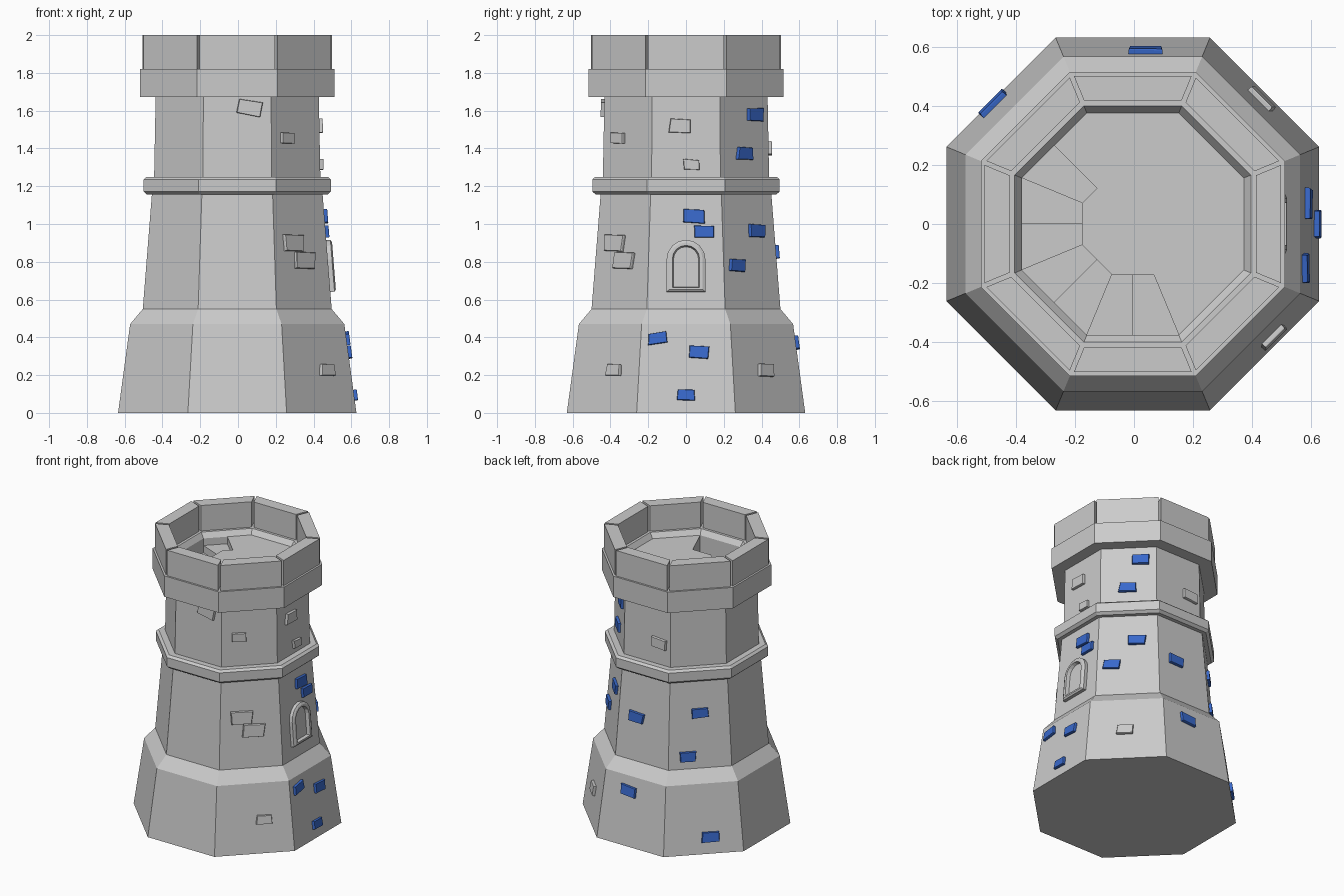
import bpy, bmesh, random
from math import cos, sin, tan, pi, radians
from mathutils import Vector, Matrix

if "Cube" in bpy.data.objects:
    bpy.data.objects.remove(bpy.data.objects["Cube"])

random.seed(4)
CX = -0.004          # tower axis offset
T = tan(pi / 8)
# outer wall profile: (apothem, z)
WALL = [(0.631, 0), (0.567, 0.47), (0.50, 0.55), (0.452, 1.156), (0.478, 1.156),
        (0.496, 1.172), (0.496, 1.236), (0.48, 1.25), (0.44, 1.25), (0.432, 1.672),
        (0.515, 1.672), (0.515, 1.82), (0.40, 1.82), (0.376, 1.785)]
FLOOR = 1.785
UP = Vector((0, 0, 1))

blue = bpy.data.materials.new("blue_stone")
blue.diffuse_color = (0.04, 0.14, 0.6, 1)
blue.use_nodes = True
blue.node_tree.nodes["Principled BSDF"].inputs["Base Color"].default_value = blue.diffuse_color


def finish(bm, name, mat=None, recalc=True):
    if recalc:
        bmesh.ops.recalc_face_normals(bm, faces=bm.faces[:])
    me = bpy.data.meshes.new(name)
    bm.to_mesh(me)
    bm.free()
    ob = bpy.data.objects.new(name, me)
    ob.location.x = CX
    bpy.context.collection.objects.link(ob)
    if mat:
        me.materials.append(mat)
    return ob


def loft(bm, rings, cap_end=True):
    vs = [[bm.verts.new(p) for p in r] for r in rings]
    n = len(vs[0])
    for a, b in zip(vs, vs[1:]):
        for i in range(n):
            j = (i + 1) % n
            bm.faces.new((a[i], a[j], b[j], b[i]))
    bm.faces.new(vs[0][::-1])
    if cap_end:
        bm.faces.new(vs[-1])


def polar(ap, k, z):
    """Point on the octagon of given apothem at k * 22.5 degrees."""
    r = ap / cos(pi / 8) if k % 2 else ap
    return Vector((r * cos(k * pi / 8), r * sin(k * pi / 8), z))


# octagonal tower body with ledge and parapet
bm = bmesh.new()
loft(bm, [[polar(a, 2 * i + 1, z) for i in range(8)] for a, z in WALL], False)
finish(bm, "tower_body", recalc=False)

# roof floor with spiral stairwell sinking from 135 to 292.5 degrees
bm = bmesh.new()
OUT, INN = 0.376, 0.172


def face(pts, hint):
    f = bm.faces.new([bm.verts.new(p) for p in pts])
    f.normal_update()
    if f.normal.dot(hint) < 0:
        f.normal_flip()


def step_z(k):
    k %= 16
    return FLOOR - 0.05 * (k - 5) if 6 <= k <= 12 else FLOOR


face([polar(INN, k, FLOOR) for k in range(16)], UP)
for k in range(16):
    z, zn = step_z(k), step_z(k + 1)
    face([polar(INN, k, z), polar(OUT, k, z), polar(OUT, k + 1, z), polar(INN, k + 1, z)], UP)
    mid = polar(1, k, 0) + polar(1, k + 1, 0)
    if z < FLOOR:
        for ap, s in ((OUT, -1), (INN, 1)):
            face([polar(ap, k, z), polar(ap, k + 1, z),
                  polar(ap, k + 1, FLOOR), polar(ap, k, FLOOR)], mid * s)
    if z != zn:
        ang = (k + 1) * pi / 8
        tang = Vector((-sin(ang), cos(ang), 0)) * (1 if zn < z else -1)
        face([polar(INN, k + 1, z), polar(OUT, k + 1, z),
              polar(OUT, k + 1, zn), polar(INN, k + 1, zn)], tang)
finish(bm, "roof_floor_and_stairs", recalc=False)

# eight parapet blocks with narrow gaps
for i in range(8):
    bm = bmesh.new()
    rot = Matrix.Rotation(i * pi / 4, 3, 'Z')
    o, n, g = 0.502, 0.418, 0.008
    quad = [(n, -n * T + g), (o, -o * T + g), (o, o * T - g), (n, n * T - g)]
    loft(bm, [[rot @ Vector((x, y, z)) for x, y in quad] for z in (1.815, 2.0)])
    finish(bm, f"parapet_block_{i + 1}")


def wall_frame(deg, u, z):
    """Matrix on the sloped wall: x along the wall, y up, z outward."""
    for (a0, z0), (a1, z1) in zip(WALL, WALL[1:]):
        if z0 <= z < z1:
            break
    ap = a0 + (a1 - a0) * (z - z0) / (z1 - z0)
    a = radians(deg)
    rad = Vector((cos(a), sin(a), 0))
    t = Vector((-sin(a), cos(a), 0))
    s = (rad * (a1 - a0) + UP * (z1 - z0)).normalized()
    m = Matrix((t, s, t.cross(s))).transposed().to_4x4()
    m.translation = rad * ap + t * u + UP * z
    return m


# arched window: frame stepping in to a recessed panel
def arch(inset, d):
    hw, top = 0.103 - inset, 0.275 - inset * 0.95
    pts = [(-hw, inset * 0.7), (hw, inset * 0.7)]
    pts += [(hw * cos(a * pi / 8), top - hw + hw * sin(a * pi / 8)) for a in range(9)]
    return [Vector((x, y, d)) for x, y in pts]


bm = bmesh.new()
m = wall_frame(0, 0, 0.64)
frame = ((0, -0.02), (0, 0.022), (0.015, 0.03), (0.031, 0.03), (0.037, 0.006))
loft(bm, [[m @ p for p in arch(*r)] for r in frame])
finish(bm, "arched_window")


# raised wall stones, slightly irregular and tapered
def stone(deg, u, z, w, tilt=-2):
    m = wall_frame(deg, u, z) @ Matrix.Rotation(radians(tilt), 4, 'Z')
    h = w * 0.6
    quad = [(sx * w / 2 + random.uniform(-.006, .006), sy * h / 2 + random.uniform(-.003, .003))
            for sx, sy in ((-1, -1), (1, -1), (1, 1), (-1, 1))]
    bm = bmesh.new()
    loft(bm, [[m @ Vector((x * k, y * k, d)) for x, y in quad]
              for k, d in ((1, -0.015), (1, 0.013), (0.95, 0.018))])
    # grey: both front faces, the tops of the right and back, the foot of the corner face
    grey = deg < 0 or (z < 0.3 if deg == 45 else z > 1.2 and deg != 135)
    finish(bm, "grey_wall_stone" if grey else "blue_wall_stone", None if grey else blue)


# right face
for u, z, w in ((-.03, 1.52, .115), (.03, 1.315, .085), (.04, 1.04, .115),
                (.095, .96, .105), (.065, .32, .105), (0, .095, .095)):
    stone(0, u, z, w)
stone(0, -.15, .395, .1, 9)
# front right face
for u, z, w in ((-.067, 1.455, .09), (-.057, .9, .14), (.02, .805, .14), (.067, .225, .095)):
    stone(-45, u, z, w)
# back right face
for u, z in ((.08, 1.58), (-.005, 1.375), (.06, .965), (-.105, .78), (-.006, .225)):
    stone(45, u, z, .108)
# front face
stone(-90, .07, 1.615, .125, -11)
# back face
for u, z in ((.09, 1.4), (-.055, .85), (-.045, .37)):
    stone(90, u, z, .11, -4)
# back left face
for u, z in ((0, .93), (-.08, .635), (.045, .115)):
    stone(135, u, z, .108, 1)
